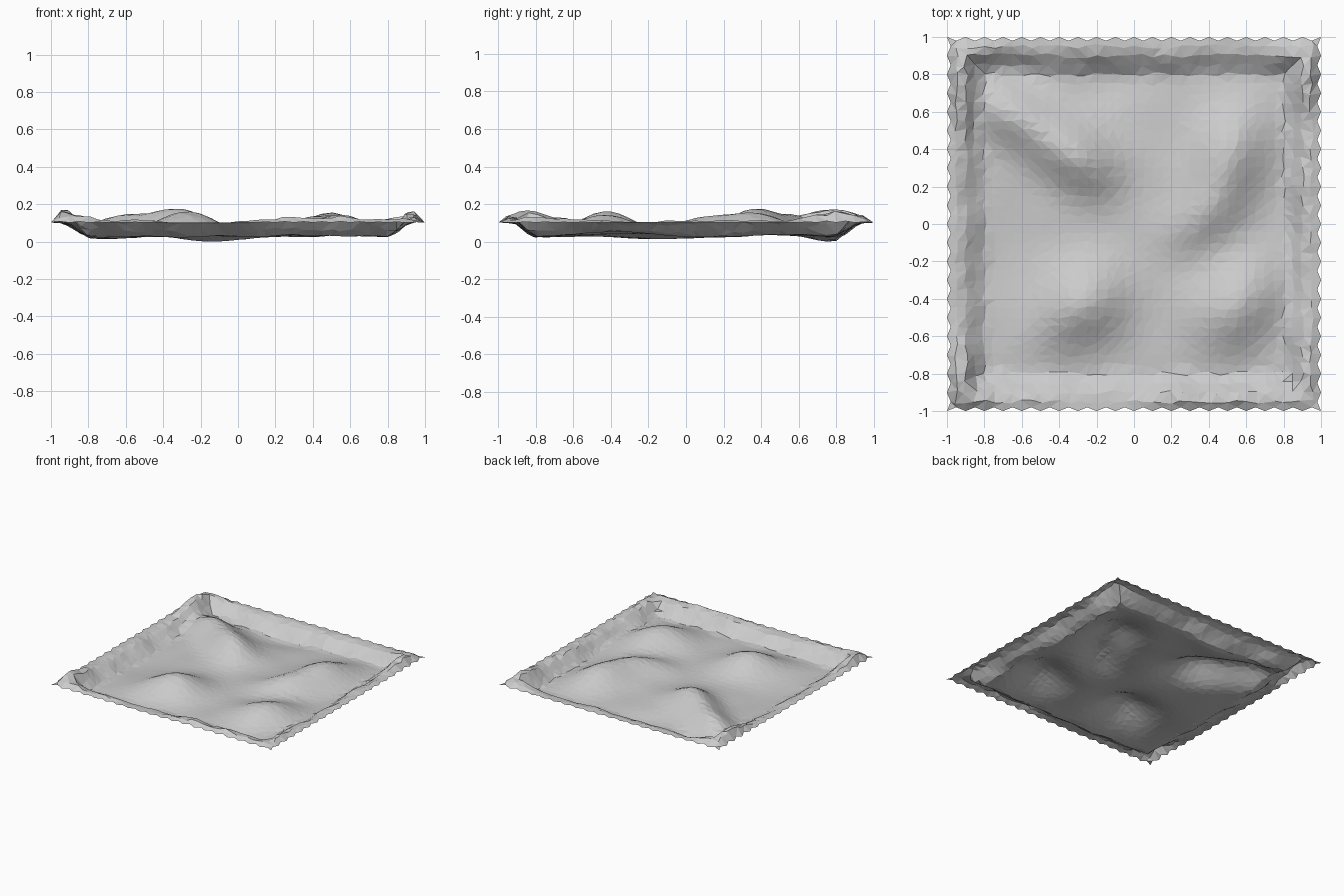
import bpy
import bmesh
import random
from math import cos, sin, exp, radians
from mathutils import Vector, noise

cube = bpy.data.objects.get("Cube")
if cube:
    bpy.data.objects.remove(cube)

random.seed(4)
CELLS = 40
STEP = 2 / CELLS
EDGE_Z = 0.115

# Hills and dips: x, y, height, length, width, direction of the long axis
HILLS = [
    (-0.31, 0.36, 0.135, 0.16, 0.12, -35),
    (-0.63, 0.58, 0.11, 0.17, 0.11, -35),
    (0.51, 0.38, 0.115, 0.18, 0.13, 60),
    (0.37, 0.05, 0.08, 0.16, 0.11, 40),
    (-0.28, -0.43, 0.125, 0.17, 0.14, 35),
    (0.55, -0.43, 0.115, 0.18, 0.14, 45),
    (-0.15, 0.76, -0.022, 0.15, 0.09, 0),
    (-0.62, 0.78, -0.02, 0.10, 0.08, 0),
    (-0.62, -0.05, -0.01, 0.20, 0.12, 90),
]

# Swellings along the raised border
SWELLS = [
    (-0.90, 0.76, 0.08, 0.16, 0.12, 90),
    (-0.90, -0.83, 0.08, 0.12, 0.10, 90),
    (0.89, 0.80, 0.07, 0.12, 0.10, 90),
    (0.88, -0.84, 0.04, 0.12, 0.09, 90),
    (0.22, -0.92, 0.035, 0.12, 0.08, 0),
    (0.52, -0.92, 0.035, 0.14, 0.08, 0),
    (-0.60, -0.91, 0.015, 0.14, 0.08, 0),
    (0.91, 0.20, 0.015, 0.25, 0.08, 90),
    (0.91, -0.55, 0.02, 0.12, 0.08, 90),
]


def smooth(t):
    t = min(max(t, 0), 1)
    return t * t * (3 - 2 * t)


def bumps(x, y, items):
    total = 0
    for cx, cy, height, length, width, angle in items:
        c, s = cos(radians(angle)), sin(radians(angle))
        u = ((x - cx) * c + (y - cy) * s) / length
        v = ((y - cy) * c - (x - cx) * s) / width
        total += height * exp(-(u * u + v * v) / 2)
    return total


def height_at(x, y):
    # Distance in from the border, wavering a little so that the wall is uneven
    inset = 1 - max(abs(x), abs(y))
    waver = noise.noise(Vector((x * 5, y * 5, 2.7))) * 0.03
    ripple = noise.noise(Vector((x * 4, y * 4, 0.3))) * 0.008
    grain = noise.noise(Vector((x * 13, y * 13, 1.1))) * 0.007
    floor = 0.034 + 0.014 * smooth((inset - 0.15) / 0.4) + bumps(x, y, HILLS) + ripple
    rim = 0.117 + bumps(x, y, SWELLS) + ripple + grain
    wall = smooth((0.22 + waver - inset) / 0.16)
    z = floor + (rim - floor) * wall
    # The lip settles back to one level at the outer edge
    return EDGE_Z + (z - EDGE_Z) * smooth(inset / 0.07)


# Terrain sheet with a serrated outer edge
bm = bmesh.new()
bmesh.ops.create_grid(bm, x_segments=CELLS, y_segments=CELLS, size=1)
for v in bm.verts:
    i, j = round((v.co.x + 1) / STEP), round((v.co.y + 1) / STEP)
    on_side, on_end = i in (0, CELLS), j in (0, CELLS)
    if on_side and j % 2:
        v.co.x *= 0.98
    elif on_end and i % 2:
        v.co.y *= 0.98
    elif not (on_side or on_end):
        v.co.x += random.uniform(-0.012, 0.012)
        v.co.y += random.uniform(-0.012, 0.012)
    v.co.z = height_at(v.co.x, v.co.y)

# Rest the lowest point on the ground
lowest = min(v.co.z for v in bm.verts)
for v in bm.verts:
    v.co.z -= lowest
bmesh.ops.triangulate(bm, faces=bm.faces[:])
bmesh.ops.recalc_face_normals(bm, faces=bm.faces[:])
if sum(f.normal.z for f in bm.faces) < 0:
    bmesh.ops.reverse_faces(bm, faces=bm.faces[:])

mesh = bpy.data.meshes.new("terrain")
bm.to_mesh(mesh)
bm.free()
terrain = bpy.data.objects.new("terrain", mesh)
bpy.context.collection.objects.link(terrain)

# Plain pale grey
grey = bpy.data.materials.new("pale grey")
grey.use_nodes = True
grey.diffuse_color = (0.6, 0.6, 0.6, 1)
grey.node_tree.nodes["Principled BSDF"].inputs["Base Color"].default_value = grey.diffuse_color
mesh.materials.append(grey)
